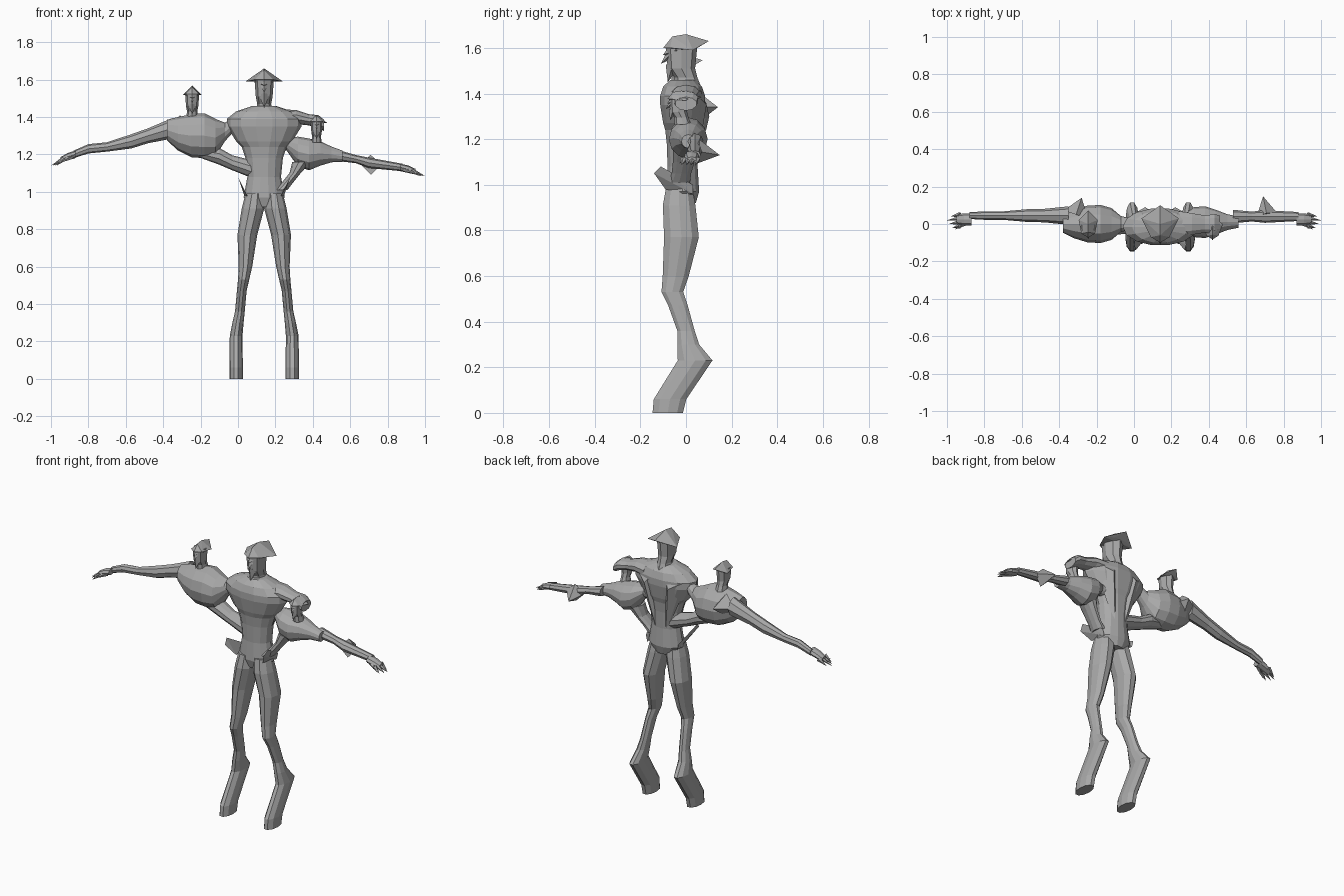
import bpy
import bmesh
from math import cos, sin, pi, sqrt
from mathutils import Vector, Matrix

if "Cube" in bpy.data.objects:
    bpy.data.objects.remove(bpy.data.objects["Cube"], do_unlink=True)

SHADE = (.4, .4, .4, 1)
grey = bpy.data.materials.new("plain grey")
grey.use_nodes = True
grey.diffuse_color = SHADE
grey.node_tree.nodes["Principled BSDF"].inputs["Base Color"].default_value = SHADE

BODY = Vector((.14, 0, 0))  # centre line of the main body
BOTH = (-1, 1)


def finish(name, bm):
    """Turn a bmesh into a named flat-shaded object."""
    bmesh.ops.recalc_face_normals(bm, faces=bm.faces)
    mesh = bpy.data.meshes.new(name)
    bm.to_mesh(mesh)
    bm.free()
    mesh.materials.append(grey)
    obj = bpy.data.objects.new(name, mesh)
    bpy.context.scene.collection.objects.link(obj)


def loft(name, rings, across_axis, sides):
    """Skin a list of (centre, half width, half depth) rings."""
    bm = bmesh.new()
    loops = []
    for centre, across, depth in rings:
        loop = []
        for i in range(sides):
            angle = 2 * pi * i / sides
            offset = Vector(across_axis) * across * cos(angle)
            offset.y = depth * sin(angle)
            loop.append(bm.verts.new(Vector(centre) + offset))
        loops.append(loop)
    for lower, upper in zip(loops, loops[1:]):
        for i in range(sides):
            j = (i + 1) % sides
            bm.faces.new((lower[i], lower[j], upper[j], upper[i]))
    bm.faces.new(loops[0])
    bm.faces.new(loops[-1])
    finish(name, bm)


def column(name, rings, sides=10):
    """Upright loft with horizontal rings."""
    loft(name, rings, (1, 0, 0), sides)


def limb(name, rings, y=0, flatness=1, sides=10):
    """Sideways loft from (x, z, half height) rings."""
    sections = [((x, y, z), half, half * flatness) for x, z, half in rings]
    loft(name, sections, (0, 0, 1), sides)


def hull(name, points, origin, scale=1, mirror=BOTH):
    """Faceted solid around a few points and their mirror images in x."""
    bm = bmesh.new()
    for side in mirror:
        for x, y, z in points:
            bm.verts.new(Vector(origin) + scale * Vector((x * side, y, z)))
    bmesh.ops.remove_doubles(bm, verts=bm.verts, dist=.001)
    bmesh.ops.convex_hull(bm, input=bm.verts)
    inner = [vert for vert in bm.verts if not vert.link_faces]
    bmesh.ops.delete(bm, geom=inner, context="VERTS")
    finish(name, bm)


def spike(name, base, tip, radius, sides=4):
    """Pointed cone from a base centre to a tip."""
    base, tip = Vector(base), Vector(tip)
    along = tip - base
    turn = along.to_track_quat("Z", "Y").to_matrix().to_4x4()
    bm = bmesh.new()
    bmesh.ops.create_cone(bm, cap_ends=True, segments=sides, radius1=radius, radius2=0,
                          depth=along.length,
                          matrix=Matrix.Translation((base + tip) / 2) @ turn)
    finish(name, bm)


def head(name, origin, scale, wing):
    """Neck, skull, face and pointed crest, measured from the neck base."""
    def place(y, z):
        return Vector(origin) + scale * Vector((0, y, z))

    skull = [(.01, -.01, .06), (0, .04, .05), (-.02, .08, .06), (-.02, .18, .07)]
    column(name + "_skull", [(place(y, z), scale * depth * .75, scale * depth)
                             for y, z, depth in skull], sides=8)
    spike(name + "_beard", place(-.06, .09), place(-.08, .02), scale * .03)
    spike(name + "_nose", place(-.07, .14), place(-.11, .1), scale * .02)
    spike(name + "_brow", place(-.04, .16), place(-.1, .14), scale * .05)
    hull(name + "_crest", [(0, -.1, .17), (wing, .03, .16), (0, .1, .2), (0, 0, .23),
                           (.05, -.07, .17), (0, -.06, .22), (.04, .05, .17)],
         origin, scale)


def hand(name, side, wrist_z, tip_z):
    """Palm with four tapering fingers and a thumb."""
    drop = tip_z - wrist_z
    limb(name + "_palm", [(side * .87, wrist_z, .02), (side * .91, wrist_z + drop * .2, .02),
                          (side * .95, wrist_z + drop * .5, .015)],
         y=.025, flatness=1.6, sides=8)
    for i, reach in enumerate((.97, .99, 1, .98)):
        y = .02 * i - .01
        spike(f"{name}_finger_{i + 1}", (side * .93, y, wrist_z + drop * .4),
              (side * reach, y - .01, tip_z), .014, sides=5)
    spike(name + "_thumb", (side * .89, .01, wrist_z + drop * .2),
          (side * .96, -.03, wrist_z + drop * .8), .015, sides=5)


# Main torso: depth grows with the root of the width
torso = [(.92, .07), (.97, .11), (1.08, .09), (1.18, .1), (1.24, .12),
         (1.27, .15), (1.35, .2), (1.39, .2), (1.43, .15), (1.46, .06)]
column("torso", [(BODY + Vector((0, -.015, z)), width, .225 * sqrt(width))
                 for z, width in torso], sides=14)
head("main_head", BODY + Vector((0, 0, 1.43)), 1, .1)

# Parts mirrored across the main body: (out, y, z, half width, half depth)
leg = [(.05, -.03, .99, .05, .06), (.06, -.03, .91, .06, .075), (.09, -.02, .77, .053, .08),
       (.1, -.045, .6, .036, .06), (.11, -.06, .53, .03, .05), (.12, -.035, .47, .026, .045),
       (.13, 0, .36, .026, .04), (.14, .01, .3, .03, .05), (.15, .04, .23, .034, .08),
       (.15, -.07, .06, .036, .075), (.15, -.08, 0, .036, .07)]
for side, label in zip(BOTH, ("right", "left")):
    column(label + "_leg", [(BODY + Vector((side * out, y, z)), width, depth)
                            for out, y, z, width, depth in leg])
    hull(label + "_hip_flap", [(.1, .03, .96), (.11, .03, 1), (.09, -.09, .98),
                               (.13, -.14, 1.05), (.14, -.11, 1.08)],
         BODY, mirror=(side,))
    hull(label + "_back_muscle", [(.02, .05, 1.43), (.15, .05, 1.39), (.08, .09, 1.35),
                                  (.03, .04, 1.05), (.13, .03, 1.29)],
         BODY, mirror=(side,))

# Right torso: round chest bridging into the main shoulder, strut to the waist
limb("right_chest", [(-.38, 1.33, .055), (-.32, 1.31, .09), (-.25, 1.3, .115),
                     (-.18, 1.3, .12), (-.12, 1.29, .1), (-.07, 1.32, .05),
                     (-.03, 1.355, .04), (.03, 1.37, .05)], flatness=.85, sides=12)
limb("right_waist_strut", [(-.28, 1.23, .02), (-.1, 1.19, .045), (-.03, 1.155, .04),
                           (.11, 1.11, .05)], y=-.01, flatness=1.1)
spike("right_shoulder_spike", (-.31, .05, 1.34), (-.28, .14, 1.34), .07)
head("right_head", (-.245, 0, 1.4), .73, .07)
limb("right_arm", [(-.88, 1.2, .02), (-.8, 1.23, .025), (-.7, 1.24, .025),
                   (-.57, 1.27, .038), (-.48, 1.3, .04), (-.35, 1.34, .055)],
     y=.045, flatness=.9, sides=8)
hand("right_hand", -1, 1.2, 1.14)

# Left torso: hooked shoulder, small head, slanted chest and strut
limb("left_shoulder", [(.24, 1.395, .045), (.31, 1.4, .038), (.38, 1.385, .03),
                       (.43, 1.375, .035), (.46, 1.355, .03)], flatness=1.6)
head("left_head", (.42, -.02, 1.27), .62, .09)
limb("left_chest", [(.18, 1.26, .045), (.26, 1.255, .034), (.32, 1.215, .08),
                    (.38, 1.2, .085), (.44, 1.205, .065), (.5, 1.2, .042),
                    (.56, 1.19, .03)], y=.01, flatness=1, sides=12)
column("left_waist_strut", [((.23, -.03, 1.01), .035, .05), ((.265, -.02, 1.05), .03, .045),
                            ((.305, -.01, 1.1), .03, .05), ((.34, 0, 1.16), .05, .06)])
limb("left_arm", [(.53, 1.195, .03), (.63, 1.175, .022), (.7, 1.155, .028),
                  (.88, 1.13, .02)], y=.04, flatness=1.2, sides=8)
spike("left_elbow_spike", (.71, .05, 1.145), (.69, .148, 1.13), .055)
hand("left_hand", 1, 1.13, 1.085)
